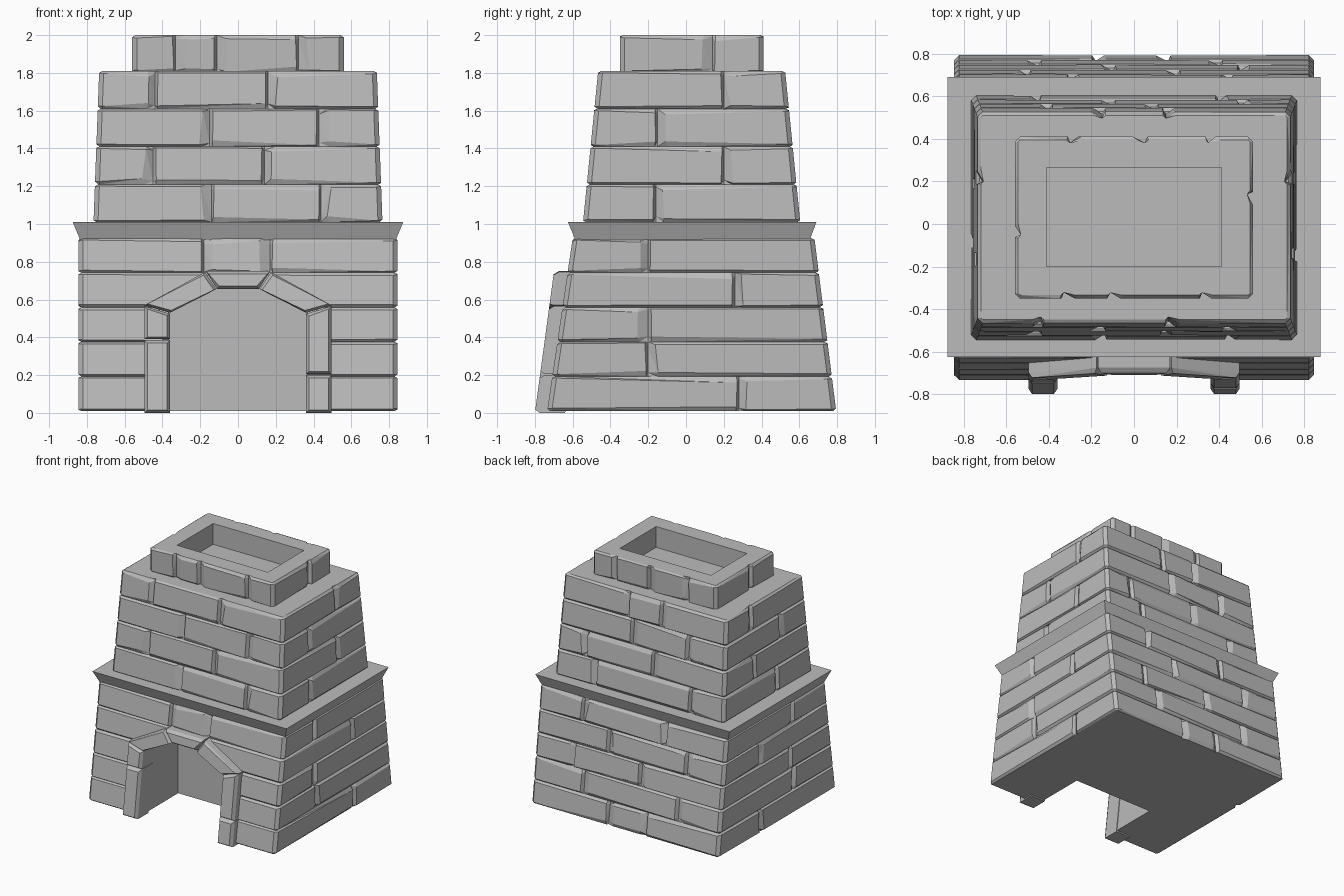
import bpy, bmesh, random
from mathutils import Vector

random.seed(7)
if "Cube" in bpy.data.objects:
    bpy.data.objects.remove(bpy.data.objects["Cube"])

stone = bpy.data.materials.new("grey_stone")
stone.use_nodes = True
GREY = (0.5, 0.5, 0.5, 1)
stone.diffuse_color = GREY
stone.node_tree.nodes["Principled BSDF"].inputs["Base Color"].default_value = GREY


def loft(name, rings):
    """Skin equal-length rings of points and cap both ends."""
    bm = bmesh.new()
    loops = [[bm.verts.new(p) for p in ring] for ring in rings]
    n = len(loops[0])
    for a, b in zip(loops, loops[1:]):
        for i in range(n):
            j = (i + 1) % n
            bm.faces.new((a[i], a[j], b[j], b[i]))
    bm.faces.new(loops[0][::-1])
    bm.faces.new(loops[-1])
    bmesh.ops.triangulate(bm, faces=[f for f in bm.faces if len(f.verts) == 4])
    bmesh.ops.recalc_face_normals(bm, faces=bm.faces)
    mesh = bpy.data.meshes.new(name)
    bm.to_mesh(mesh)
    bm.free()
    mesh.materials.append(stone)
    obj = bpy.data.objects.new(name, mesh)
    bpy.context.collection.objects.link(obj)
    return obj


def rect(box, z):
    x0, x1, y0, y1 = box
    return [(x0, y0, z), (x1, y0, z), (x1, y1, z), (x0, y1, z)]


def blend(a, b, t):
    return [p + (q - p) * t for p, q in zip(a, b)]


def cut(obj, cutter):
    mod = obj.modifiers.new("cut", "BOOLEAN")
    mod.operation, mod.solver, mod.object = "DIFFERENCE", "EXACT", cutter
    bpy.context.view_layer.objects.active = obj
    bpy.ops.object.modifier_apply(modifier=mod.name)


def course(name, low, high, z0, z1, joints):
    """One layer of hewn blocks; joints lists cut positions: front, right, back, left."""
    # each plan point: side, position or corner end, and chiselled offsets
    plan = []
    for side, cuts in enumerate(joints):
        plan.append((side, "start", 0, 0))
        for u in sorted(cuts, reverse=side > 1):
            sign = 1 if side < 2 else -1
            wide = random.random() < 0.5
            for k in (-1, 0, 1):
                reach = 0.045 if wide == (k > 0) else 0.014
                plan.append((side, u, k * sign, reach))
        plan.append((side, "end", 0, 0))
    rings = [[], [], [], []]
    for side, u, k, reach in plan:
        groove = not isinstance(u, str) and k == 0
        for level in range(4):
            outer = level in (1, 2)
            chip = random.uniform(0.008, 0.016) if isinstance(u, str) else random.uniform(0.006, 0.034)
            z = (z0, z0 + chip, z1 - chip, z1)[level]
            x0, x1, y0, y1 = blend(low, high, (z - z0) / (z1 - z0))
            depth = 0.028 if groove else (0 if outer else 0.016)
            ends = {"start": 0.024, "end": -0.024}
            lo, hi = ((x0, x1), (y0, y1))[side % 2]
            if isinstance(u, str):
                at_low = (u == "start") == (side < 2)
                pos = lo + 0.024 if at_low else hi - 0.024
            else:
                pos = u + k * reach * random.uniform(0.7, 1.3)
            rings[level].append(((pos, y0 + depth, z), (x1 - depth, pos, z),
                                 (pos, y1 - depth, z), (x0 + depth, pos, z))[side])
    return loft(name, rings)


def stack(name, low, high, z0, z1, layers):
    made = []
    for i, joints in enumerate(layers):
        t0, t1 = i / len(layers), (i + 1) / len(layers)
        made.append(course(f"{name}_{i + 1}", blend(low, high, t0), blend(low, high, t1),
                           z0 + (z1 - z0) * t0, z0 + (z1 - z0) * t1, joints))
    return made


# Lower body: five courses, sloped front and back
lower = stack("lower_course", (-.845, .845, -.735, .795), (-.845, .845, -.6, .68), .01, .925, [
    ([], [.28], [-.18, .16], [.25]),
    ([], [-.2], [-.45, .4], [-.2]),
    ([], [-.2], [-.1, .5], [-.15]),
    ([], [.26], [-.5, .2], [.26]),
    ([-.18, .17], [-.2], [-.3, .45], [-.18])])

# Arched firebox opening
ARCH = [(-.365, -.1), (.365, -.1), (.365, .53), (.11, .66), (-.11, .66), (-.365, .53)]
opening = loft("opening_cutter", [[(x, y, z) for x, z in ARCH] for y in (-1, -.25)])
for layer in lower:
    cut(layer, opening)
bpy.data.objects.remove(opening)

# Flared ledge
loft("ledge", [rect((-.835, .835, -.585, .655), .915), rect((-.875, .875, -.625, .69), 1.01)])

# Upper body: four courses
stack("upper_course", (-.765, .765, -.545, .605), (-.735, .735, -.465, .525), 1.01, 1.81, [
    ([-.14, .44], [-.16], [-.45, .4], [-.1]),
    ([-.45, .14], [.2], [-.1, .5], [.2]),
    ([-.15, .43], [-.15], [-.4, .1], [-.15]),
    ([-.44, .16], [.2], [-.15, .15], [.2])])

# Chimney crown with a sunken flue
crown = course("chimney_crown", (-.56, .56, -.35, .41), (-.56, .56, -.35, .41), 1.8, 2,
               ([-.33, -.11, .32], [.14], [-.3, .05, .35], [-.05]))
flue = loft("flue_cutter", [rect((-.41, .41, -.2, .265), z) for z in (1.83, 2.1)])
cut(crown, flue)
bpy.data.objects.remove(flue)


def arch_stone(name, outline):
    """Raised surround block with a chamfered, leaning front."""
    pts = [Vector(p) for p in outline]
    mid = sum(pts, Vector((0, 0))) / len(pts)
    size = [max(abs(p[a] - mid[a]) for p in pts) for a in (0, 1)]
    rings = []
    for back, shrink in ((.16, 0), (.025, 0), (0, .016)):
        ring = []
        for p in pts:
            x, z = (mid[a] + (p[a] - mid[a]) * (1 - shrink / size[a]) for a in (0, 1))
            ring.append((x, -.8 + .135 * z + back, z))
        rings.append(ring)
    return loft(name, rings)


def block(x0, x1, z0, z1):
    return [(x0, z0), (x1, z0), (x1, z1), (x0, z1)]


# Opening surround: jambs, sloping arch stones and keystone
arch_stone("right_jamb_lower", block(-.495, -.36, 0, .385))
arch_stone("right_jamb_upper", [(-.495, .39), (-.36, .39), (-.36, .525), (-.495, .565)])
arch_stone("left_jamb_lower", block(.36, .495, 0, .2))
arch_stone("left_jamb_upper", [(.36, .205), (.495, .205), (.495, .565), (.36, .525)])
for side, word in ((-1, "right"), (1, "left")):
    arch_stone(word + "_arch_stone",
               [(side * x, z) for x, z in ((.36, .53), (.495, .57), (.175, .745), (.115, .655))])
arch_stone("keystone", [(-.11, .655), (.11, .655), (.17, .75), (-.17, .75)])
